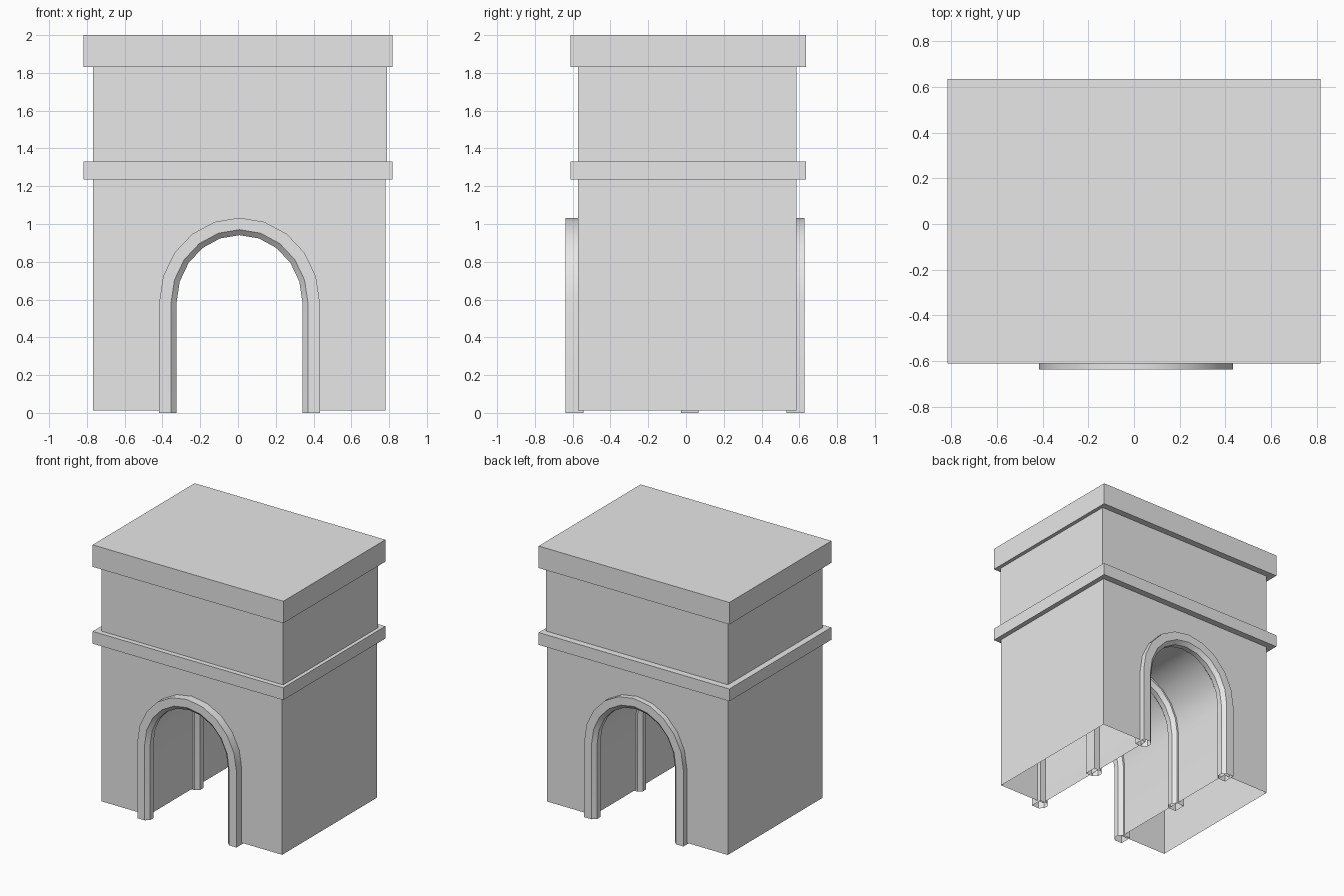
import bpy, bmesh
from math import cos, sin, pi

cube = bpy.data.objects.get("Cube")
if cube:
    bpy.data.objects.remove(cube, do_unlink=True)

stone = bpy.data.materials.new("pale_grey_stone")
stone.use_nodes = True
GREY = (0.8, 0.8, 0.8, 1)
stone.diffuse_color = GREY
stone.node_tree.nodes["Principled BSDF"].inputs["Base Color"].default_value = GREY

ARCH_X, SPRING_Z, RISE = 0.008, 0.585, 0.023   # arch centre, springing height, extra rise


def arch_path(radius, foot_z, segments=10):
    """Points (x, z) of a round arch with straight legs, from right foot to left foot."""
    arc = [(ARCH_X + radius * cos(pi * i / segments),
            SPRING_Z + (radius + RISE) * sin(pi * i / segments))
           for i in range(segments + 1)]
    return [(arc[0][0], foot_z)] + arc + [(arc[-1][0], foot_z)]


def finish(name, bm):
    bmesh.ops.recalc_face_normals(bm, faces=bm.faces[:])
    mesh = bpy.data.meshes.new(name)
    bm.to_mesh(mesh)
    bm.free()
    mesh.materials.append(stone)
    obj = bpy.data.objects.new(name, mesh)
    bpy.context.collection.objects.link(obj)
    bpy.ops.object.select_all(action="DESELECT")
    obj.select_set(True)
    bpy.context.view_layer.objects.active = obj
    bpy.ops.object.shade_smooth_by_angle(angle=pi / 6)


def box(name, x0, x1, y0, y1, z0, z1):
    bm = bmesh.new()
    bmesh.ops.create_cube(bm, size=1)
    for v in bm.verts:
        v.co = (x1 if v.co.x > 0 else x0, y1 if v.co.y > 0 else y0,
                z1 if v.co.z > 0 else z0)
    finish(name, bm)


def gate_body(name, x0, x1, y0, y1, z0, z1, radius):
    """Hollow block pierced by an arched passage, open underneath."""
    outline = [(x0, z0), (x0, z1), (x1, z1), (x1, z0)] + arch_path(radius, z0)
    bm = bmesh.new()
    front, back = [[bm.verts.new((x, y, z)) for x, z in outline] for y in (y0, y1)]
    bm.faces.new(front)
    bm.faces.new(back)
    count = len(outline)
    for i in range(count):
        j = (i + 1) % count
        if outline[i][1] == z0 and outline[j][1] == z0:
            continue                    # leave the underside open
        bm.faces.new((front[i], front[j], back[j], back[i]))
    finish(name, bm)


def arch_rib(name, y):
    """Chamfered moulding swept around the arch, open at its feet."""
    half = [(0.425, 0.047), (0.362, 0.047), (0.333, 0.02)]
    section = [(r, -d) for r, d in half] + half[::-1]
    bm = bmesh.new()
    rails = [[bm.verts.new((x, y + d, z)) for x, z in arch_path(r, 0)]
             for r, d in section]
    for a, b in zip(rails, rails[1:] + rails[:1]):
        for i in range(len(a) - 1):
            bm.faces.new((a[i], a[i + 1], b[i + 1], b[i]))
    finish(name, bm)


# Main block with passage, and the storey above
gate_body("gate_body", -0.768, 0.78, -0.573, 0.585, 0.012, 1.235, 0.375)
box("upper_storey", -0.768, 0.788, -0.573, 0.585, 1.33, 1.83)

# Projecting bands
for name, z0, z1 in (("middle_band", 1.235, 1.33), ("top_cornice", 1.83, 2.0)):
    box(name, -0.817, 0.817, -0.612, 0.636, z0, z1)

# Arch mouldings at the front, middle and back of the passage
for name, y in (("front", -0.59), ("middle", 0.02), ("back", 0.58)):
    arch_rib(name + "_arch_rib", y)
